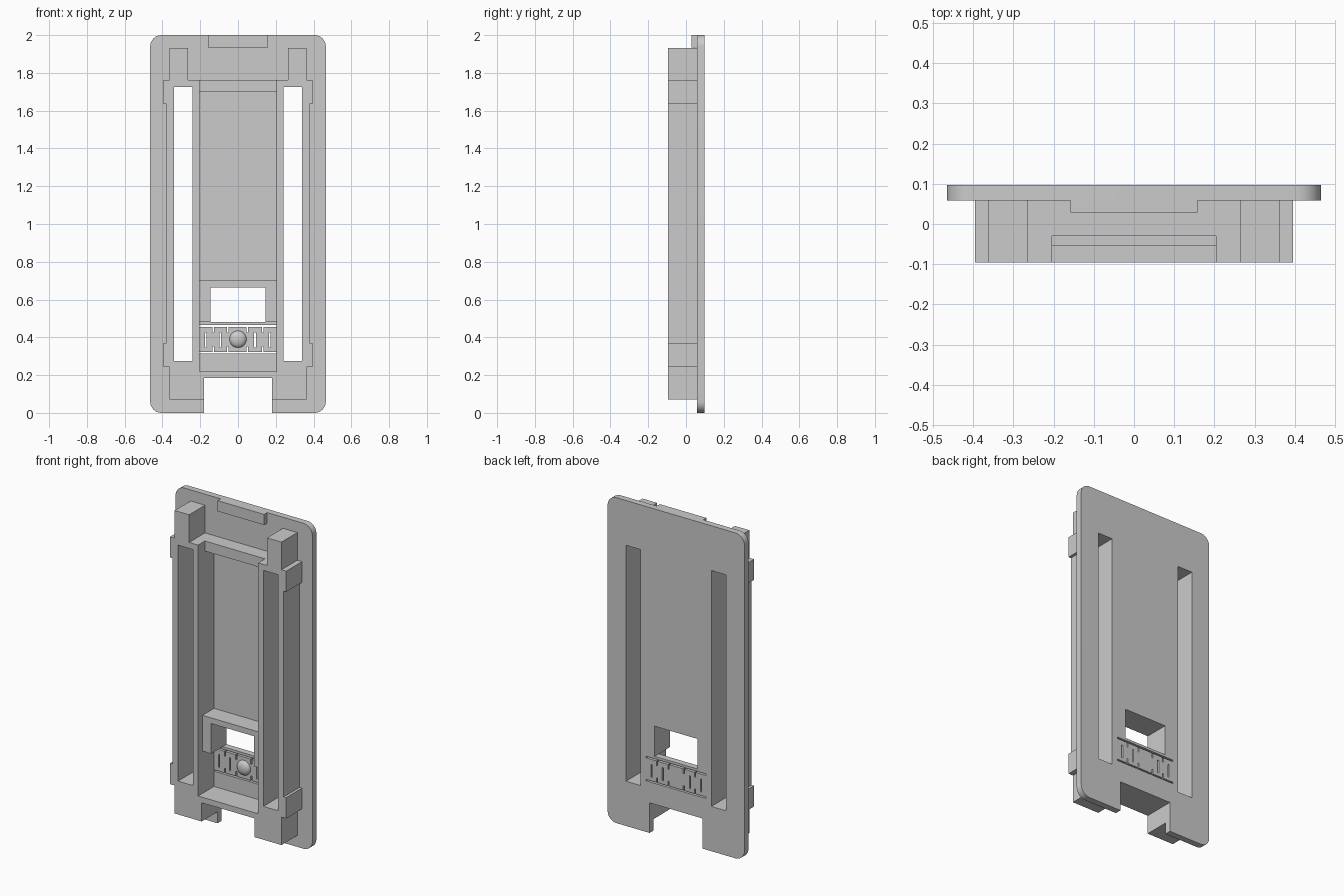
import bpy, bmesh, math
from mathutils import Matrix

if "Cube" in bpy.data.objects:
    bpy.data.objects.remove(bpy.data.objects["Cube"])

BACK, SEAT, FRONT = 0.097, 0.058, -0.096   # y of plate back, plate front, rail front


def extrude(name, loops, y0, y1):
    """Extrude x-z outlines (first outer, rest holes) between two y planes."""
    cu = bpy.data.curves.new(name + "_profile", 'CURVE')
    cu.dimensions = '2D'
    cu.fill_mode = 'BOTH'
    cu.extrude = abs(y1 - y0) / 2
    for pts in loops:
        sp = cu.splines.new('POLY')
        sp.points.add(len(pts) - 1)
        for p, (x, z) in zip(sp.points, pts):
            p.co = (x, z, 0, 1)
        sp.use_cyclic_u = True
    tmp = bpy.data.objects.new(name + "_tmp", cu)
    bpy.context.collection.objects.link(tmp)
    dg = bpy.context.evaluated_depsgraph_get()
    me = bpy.data.meshes.new_from_object(tmp.evaluated_get(dg))
    bpy.data.objects.remove(tmp)
    bpy.data.curves.remove(cu)
    me.name = name
    me.transform(Matrix.Translation((0, (y0 + y1) / 2, 0)) @ Matrix.Rotation(math.pi / 2, 4, 'X'))
    bm = bmesh.new()
    bm.from_mesh(me)
    bmesh.ops.remove_doubles(bm, verts=bm.verts, dist=1e-5)
    bmesh.ops.recalc_face_normals(bm, faces=bm.faces)
    for f in bm.faces:
        f.smooth = False
    bm.to_mesh(me)
    bm.free()
    ob = bpy.data.objects.new(name, me)
    bpy.context.collection.objects.link(ob)
    return ob


def rect(x0, x1, z0, z1):
    return [(x0, z0), (x1, z0), (x1, z1), (x0, z1)]


def mirrored(half):
    return half + [(-x, z) for x, z in reversed(half)]


def arc(cx, cz, r, start, n=8):
    return [(cx + r * math.cos(start + i * math.pi / 2 / n),
             cz + r * math.sin(start + i * math.pi / 2 / n)) for i in range(n + 1)]


def comb(z_far, z_near, z_tip, xs, w=0.004):
    """Horizontal slit with short teeth pointing to z_tip."""
    pts = [(-0.203, z_far), (-0.203, z_near)]
    for x in xs:
        pts += [(x - w, z_near), (x - w, z_tip), (x + w, z_tip), (x + w, z_near)]
    return pts + [(0.203, z_near), (0.203, z_far)]


# Back plate: rounded outline, bottom notch, slots, window, flexible slit panel
W, R = 0.465, 0.06
outline = mirrored([(0.18, 0.185), (0.18, 0)] + arc(W - R, R, R, -math.pi / 2)
                   + arc(W - R, 2 - R, R, 0))
slots = [rect(s * 0.29 - 0.05, s * 0.29 + 0.05, 0.275, 1.725) for s in (-1, 1)]
teeth = (-0.13, -0.053, 0.05, 0.13)
holes = [rect(-0.145, 0.145, 0.48, 0.665),
         comb(0.465, 0.455, 0.425, teeth), comb(0.314, 0.323, 0.352, teeth)]
holes += [rect(x - 0.004, x + 0.004, 0.345, 0.425) for x in (-0.17, -0.095, 0.09, 0.167)]
plate = extrude("back_plate", [outline] + slots + holes, SEAT, BACK)
bpy.context.view_layer.objects.active = plate
plate.select_set(True)
bpy.ops.object.shade_smooth_by_angle(angle=math.radians(30))

# Raised rails with clips, top posts and the open centre channel
rails = mirrored([(0.18, 0.185), (0.18, 0.07), (0.363, 0.07), (0.363, 0.242), (0.395, 0.242),
                  (0.395, 0.37), (0.378, 0.37), (0.378, 1.635), (0.395, 1.635), (0.395, 1.762),
                  (0.363, 1.762), (0.363, 1.932), (0.265, 1.932), (0.265, 1.762),
                  (0.204, 1.762), (0.204, 0.22)][::-1])
extrude("side_rails", [rails] + slots, FRONT, SEAT)

# Cross bar closing the channel at the top, top tab, window frame
extrude("channel_bar", [rect(-0.204, 0.204, 1.70, 1.762)], -0.03, SEAT)
extrude("top_tab", [rect(-0.158, 0.158, 1.935, 2.0)], 0.028, SEAT)
extrude("window_frame", [mirrored([(0.145, 0.665), (0.145, 0.48), (0.204, 0.48), (0.204, 0.70)])],
        -0.054, SEAT)

# Small domed button on the flexible panel
bpy.ops.mesh.primitive_uv_sphere_add(segments=32, ring_count=16, radius=1, location=(0, SEAT, 0.39))
button = bpy.context.object
button.name = "button_dome"
button.scale = (0.045, 0.025, 0.045)
bpy.ops.object.shade_smooth()
